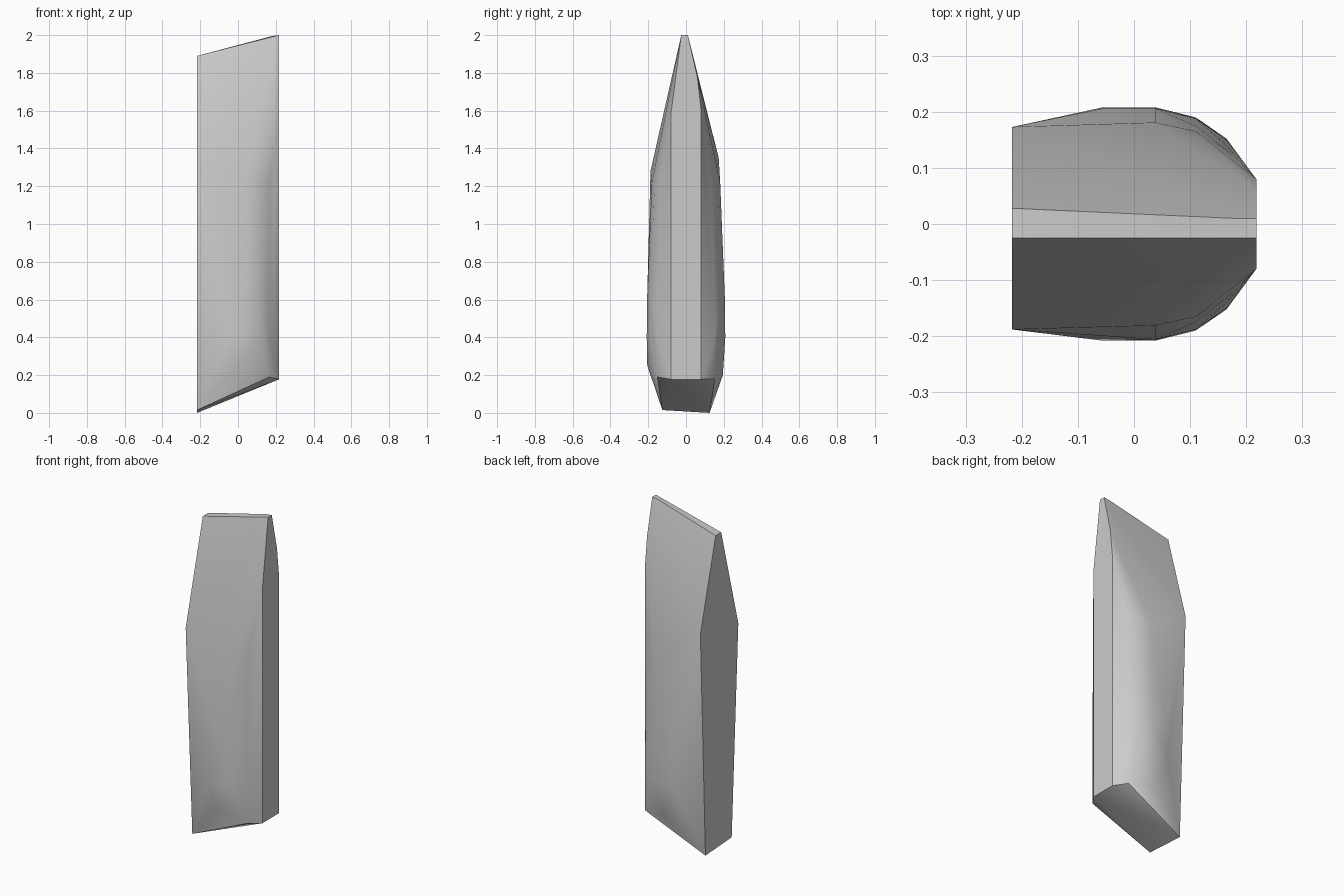
import bpy, bmesh, math

cube = bpy.data.objects.get("Cube")
if cube:
    bpy.data.objects.remove(cube, do_unlink=True)

# Single plain grey
grey = bpy.data.materials.new("plain_grey")
grey.use_nodes = True
colour = (0.6, 0.6, 0.6, 1)
grey.diffuse_color = colour
grey.node_tree.nodes["Principled BSDF"].inputs["Base Color"].default_value = colour

BACK, NOSE = -0.217, 0.218   # flat end and rounded end in x

# Bulging outline of the body: x and half width, from flat end to nose
outline = [(-0.055, 0.208), (0.038, 0.208), (0.11, 0.19), (0.165, 0.152), (NOSE, 0.08)]


def section(z, scale):
    """Horizontal outline on both sides; the nose keeps its full width."""
    return [(x, side * (w if x == NOSE else w * scale), z)
            for x, w in outline for side in (-1, 1)]


# Body sections, slimmer towards the shoulder
points = section(0.4, 1) + section(0.6, 0.99) + section(1.0, 0.92)
points += [(x, y, 1.22) for x, y, z in section(0, 0.87)]

# Pointed flat end
points += [(BACK, -0.025, 1.89), (BACK, 0.028, 1.89),
           (BACK, -0.188, 1.28), (BACK, 0.173, 1.35),
           (BACK, -0.125, 0.015), (BACK, 0.125, 0.0)]

# Ridge and tapering top of the nose
points += [(NOSE, -0.025, 2.0), (NOSE, 0.01, 2.0), (0.18, 0.01, 1.995),
           (NOSE, 0.06, 1.78), (NOSE, 0.08, 1.6), (NOSE, -0.08, 1.58)]

# Slanted underside
points += [(NOSE, -0.08, 0.178), (NOSE, 0.08, 0.178),
           (0.165, -0.152, 0.19), (0.165, 0.152, 0.18),
           (0.0, -0.205, 0.25), (0.02, 0.195, 0.2)]

# Skin the body around the guide points
bm = bmesh.new()
for p in points:
    bm.verts.new(p)
hull = bmesh.ops.convex_hull(bm, input=bm.verts)
inside = {v for v in hull["geom_interior"] + hull["geom_unused"]
          if isinstance(v, bmesh.types.BMVert)}
bmesh.ops.delete(bm, geom=list(inside), context='VERTS')
bmesh.ops.dissolve_limit(bm, angle_limit=math.radians(1),
                         verts=bm.verts, edges=bm.edges)
bmesh.ops.recalc_face_normals(bm, faces=bm.faces)
mesh = bpy.data.meshes.new("wedge_body")
bm.to_mesh(mesh)
bm.free()

body = bpy.data.objects.new("wedge_body", mesh)
bpy.context.collection.objects.link(body)
mesh.materials.append(grey)

# Soft sides, crisp ridge and ends
bpy.ops.object.select_all(action='DESELECT')
body.select_set(True)
bpy.context.view_layer.objects.active = body
bpy.ops.object.shade_smooth_by_angle(angle=math.radians(32))
